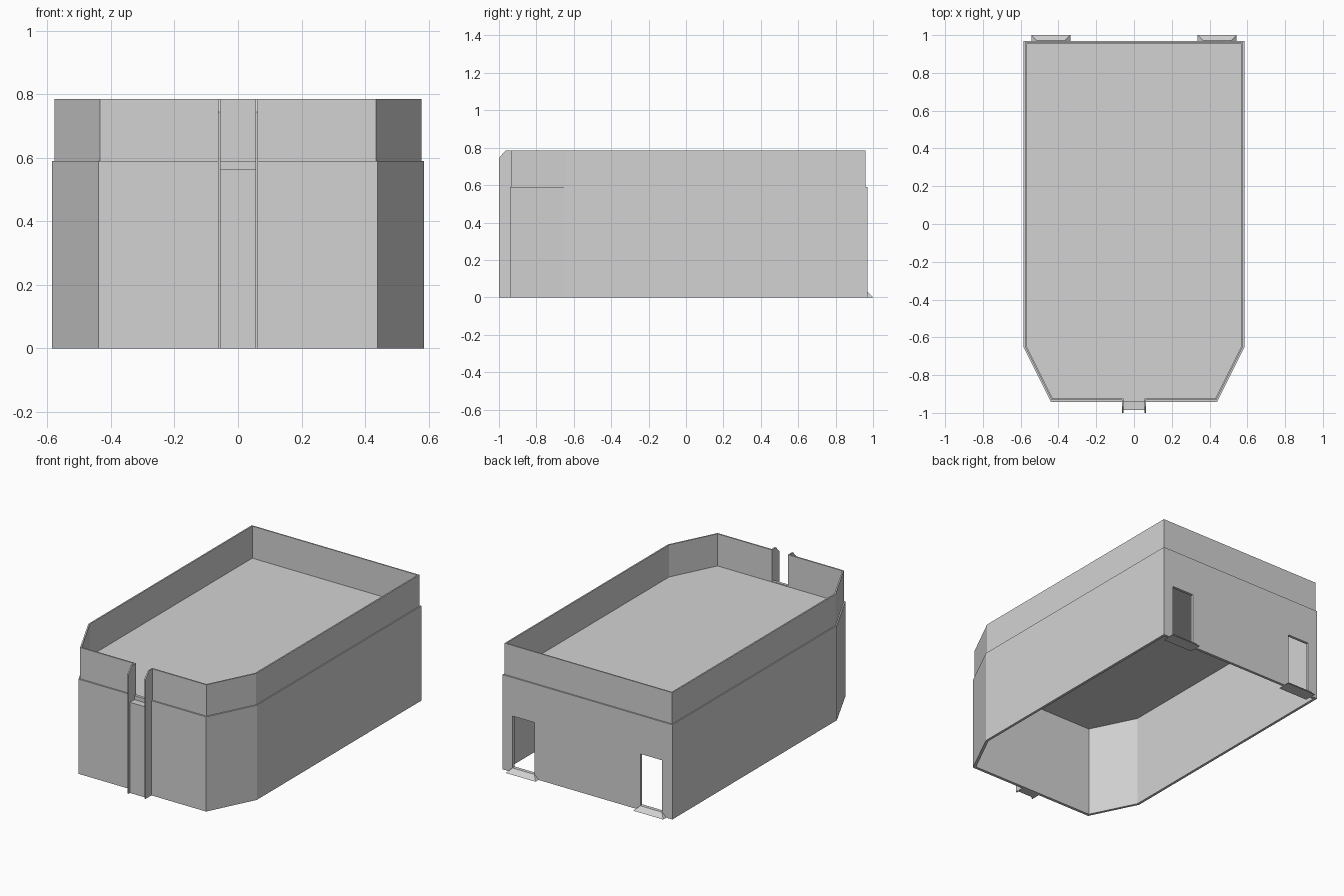
import bpy
import bmesh

if "Cube" in bpy.data.objects:
    bpy.data.objects.remove(bpy.data.objects["Cube"], do_unlink=True)

GREY = bpy.data.materials.new("plain_grey")
GREY.use_nodes = True
GREY.diffuse_color = (0.65, 0.65, 0.65, 1)
GREY.node_tree.nodes["Principled BSDF"].inputs["Base Color"].default_value = (0.65, 0.65, 0.65, 1)

ROOF, LEDGE, TOP = 0.585, 0.59, 0.785
SLOT = 0.055
DOOR_X = 0.44


def finish(name, bm):
    bmesh.ops.recalc_face_normals(bm, faces=bm.faces)
    mesh = bpy.data.meshes.new(name)
    bm.to_mesh(mesh)
    bm.free()
    mesh.materials.append(GREY)
    obj = bpy.data.objects.new(name, mesh)
    bpy.context.collection.objects.link(obj)
    return obj


def loft(name, lower, upper):
    """Solid between two matching loops of 3D points."""
    bm = bmesh.new()
    a = [bm.verts.new(p) for p in lower]
    b = [bm.verts.new(p) for p in upper]
    bm.faces.new(a)
    bm.faces.new(b)
    for i in range(len(a)):
        j = (i + 1) % len(a)
        bm.faces.new((a[i], a[j], b[j], b[i]))
    return finish(name, bm)


def rect(x0, x1, y0, y1, z):
    return [(x0, y0, z), (x1, y0, z), (x1, y1, z), (x0, y1, z)]


def box(name, x0, x1, y0, y1, z0, z1):
    return loft(name, rect(x0, x1, y0, y1, z0), rect(x0, x1, y0, y1, z1))


def outline(side, corner, front, shoulder, back, gap=None):
    """Plan with two cut front corners, optionally open at the front slot."""
    half = [(corner, front), (side, shoulder), (side, back)]
    if gap:
        half.insert(0, (gap, front))
    return half + [(-x, y) for x, y in reversed(half)]


def wall(name, outer, inner, z0, z1, closed):
    """Hollow wall between an outer and an inner plan."""
    bm = bmesh.new()
    rings = [[bm.verts.new((x, y, z)) for x, y in plan]
             for plan, z in ((outer, z0), (outer, z1), (inner, z1), (inner, z0))]
    n = len(outer)
    for k in range(4):
        r, s = rings[k], rings[(k + 1) % 4]
        for i in range(n if closed else n - 1):
            j = (i + 1) % n
            bm.faces.new((r[i], r[j], s[j], s[i]))
    if not closed:
        for i in (0, n - 1):
            bm.faces.new([r[i] for r in rings])
    return finish(name, bm)


lower_plan = (0.585, 0.44, -0.942, -0.65, 0.97)
upper_plan = (0.578, 0.435, -0.933, -0.648, 0.961)
inner_plan = (0.569, 0.43, -0.924, -0.646, 0.953)

# Main hollow walls, open underneath
main_wall = wall("main_wall", outline(*lower_plan), outline(*inner_plan), 0, LEDGE, True)

# Doorways through the back wall
for side in (-1, 1):
    x = side * DOOR_X
    cutter = box("doorway_cutter", x - 0.075, x + 0.075, 0.9, 1.05, 0.02, 0.35)
    cutter.hide_render = True
    mod = main_wall.modifiers.new("doorway", "BOOLEAN")
    mod.operation = "DIFFERENCE"
    mod.solver = "EXACT"
    mod.object = cutter
    bpy.context.view_layer.objects.active = main_wall
    bpy.ops.object.modifier_apply(modifier=mod.name)
    bpy.data.objects.remove(cutter, do_unlink=True)

# Parapet, broken at the front slot
wall("parapet", outline(*upper_plan, gap=SLOT), outline(*inner_plan, gap=SLOT), LEDGE, TOP, False)

# Roof slab
plan = outline(*inner_plan)
loft("roof", [(x, y, ROOF - 0.01) for x, y in plan], [(x, y, ROOF) for x, y in plan])

# Sloped door sills, flared towards the ground
for side, label in ((-1, "right"), (1, "left")):
    x = side * DOOR_X
    loft(label + "_door_sill",
         rect(x - 0.103, x + 0.103, 0.92, 1.0, 0),
         rect(x - 0.075, x + 0.075, 0.95, 0.972, 0.028))

# Front slot: two upright ribs with bevelled tops and a recessed panel
rib = [(-1.0, 0), (-0.924, 0), (-0.924, TOP), (-0.965, TOP), (-1.0, 0.745)]
for side, label in ((-1, "right"), (1, "left")):
    loft(label + "_front_rib",
         [(side * SLOT, y, z) for y, z in rib],
         [(side * 0.063, y, z) for y, z in rib])
box("front_panel", -SLOT, SLOT, -0.985, -0.935, 0, 0.565)
